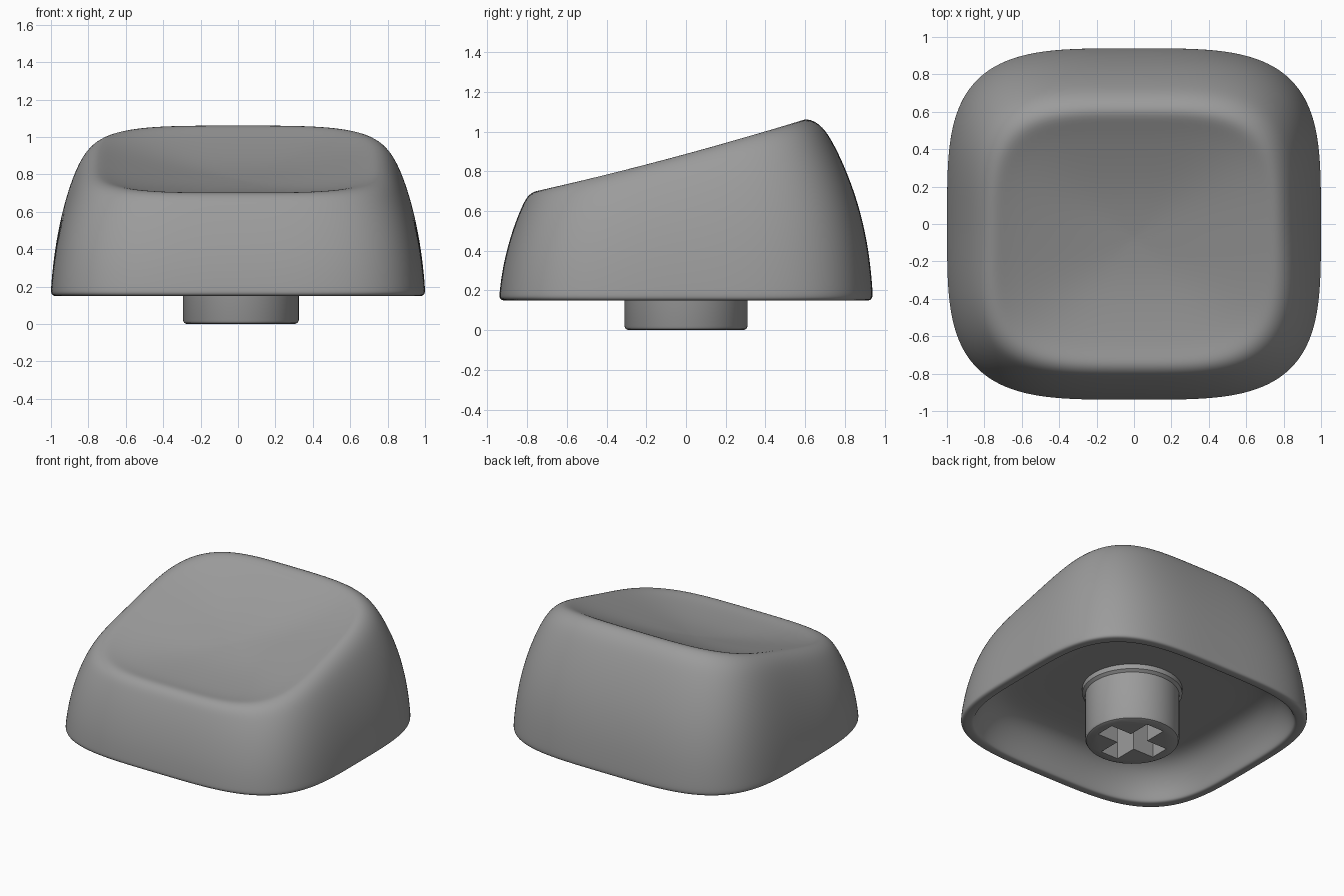
import bpy, bmesh, math

if "Cube" in bpy.data.objects:
    bpy.data.objects.remove(bpy.data.objects["Cube"])

grey = bpy.data.materials.new("mid grey")
grey.diffuse_color = (0.33, 0.33, 0.33, 1)
grey.use_nodes = True
grey.node_tree.nodes["Principled BSDF"].inputs["Base Color"].default_value = grey.diffuse_color
SEG = 64


def make_object(name, bm):
    bmesh.ops.recalc_face_normals(bm, faces=bm.faces)
    mesh = bpy.data.meshes.new(name)
    bm.to_mesh(mesh)
    bm.free()
    obj = bpy.data.objects.new(name, mesh)
    bpy.context.collection.objects.link(obj)
    mesh.materials.append(grey)
    return obj


def loft(bm, loops):
    """Skin closed loops of points in order and cap both ends."""
    rings = [[bm.verts.new(p) for p in loop] for loop in loops]
    n = len(rings[0])
    for r, s in zip(rings, rings[1:]):
        for i in range(n):
            j = (i + 1) % n
            bm.faces.new((r[i], r[j], s[j], s[i]))
    bm.faces.new(rings[0])
    bm.faces.new(rings[-1])


def smooth(obj, angle):
    bpy.ops.object.select_all(action='DESELECT')
    obj.select_set(True)
    bpy.context.view_layer.objects.active = obj
    bpy.ops.object.shade_smooth_by_angle(angle=math.radians(angle))


def cap_ring(a, front, back, h, t, n=3.8):
    """Rounded-square ring; t blends from flat to the sloping rim height."""
    pts = []
    for i in range(SEG):
        ang = 2 * math.pi * (i + 0.5) / SEG
        c, s = math.cos(ang), math.sin(ang)
        r = (abs(c) ** n + abs(s) ** n) ** (-1 / n)

        def y_at(f, b):
            return (b - f) / 2 + (b + f) / 2 * r * s
        y = y_at(min(front, 0.75), min(back, 0.60))
        rim = 0.892 + 0.277 * y + 0.03 * y * y
        pts.append((a * r * c, y_at(front, back), h + t * (rim - 0.15)))
    return pts


# Cap shell: half width, front depth, back depth, height offset, rim blend
rings = [
    # underside cavity
    (0.33, 0.33, 0.33, 0.40, 0), (0.68, 0.62, 0.62, 0.40, 0),
    (0.79, 0.73, 0.73, 0.375, 0), (0.86, 0.80, 0.80, 0.31, 0),
    (0.905, 0.845, 0.845, 0.23, 0), (0.925, 0.865, 0.865, 0.165, 0),
    # bottom lip
    (0.935, 0.875, 0.875, 0.15, 0), (0.96, 0.90, 0.90, 0.148, 0),
    (0.99, 0.93, 0.93, 0.15, 0), (1.00, 0.94, 0.94, 0.165, 0),
    # outer walls
    (1.00, 0.94, 0.94, 0.15, 0.06), (0.986, 0.926, 0.922, 0.15, 0.27),
    (0.957, 0.897, 0.877, 0.15, 0.5), (0.917, 0.862, 0.812, 0.15, 0.7),
    (0.874, 0.828, 0.748, 0.15, 0.85), (0.828, 0.80, 0.69, 0.15, 0.955),
    # rim and dish
    (0.765, 0.755, 0.61, 0.155, 1), (0.70, 0.696, 0.546, 0.137, 1),
    (0.61, 0.615, 0.465, 0.114, 1), (0.38, 0.41, 0.26, 0.075, 1),
    (0.19, 0.245, 0.095, 0.056, 1), (0.015, 0.09, -0.06, 0.05, 1),
]
bm = bmesh.new()
loft(bm, [cap_ring(*r) for r in rings])
shell = make_object("cap_shell", bm)
smooth(shell, 60)
sub = shell.modifiers.new("smooth_surface", 'SUBSURF')
sub.levels = sub.render_levels = 2

# Round stem with a small collar where it meets the cavity
CX = 0.015
profile = [(0.29, 0), (0.303, 0.006), (0.31, 0.02), (0.31, 0.35),
           (0.33, 0.365), (0.33, 0.43)]
bm = bmesh.new()
loft(bm, [[(CX + r * math.cos(2 * math.pi * i / SEG),
            r * math.sin(2 * math.pi * i / SEG), z) for i in range(SEG)]
          for r, z in profile])
stem = make_object("stem", bm)

# Cross-shaped socket cut into the stem
L, W = 0.235, 0.07
arm = [(L, -W), (L, W), (W, W)]
cross = []
for k in range(4):
    c, s = round(math.cos(k * math.pi / 2)), round(math.sin(k * math.pi / 2))
    cross += [(CX + x * c - y * s, x * s + y * c) for x, y in arm]
bm = bmesh.new()
loft(bm, [[(x, y, z) for x, y in cross] for z in (-0.1, 0.36)])
cutter = make_object("socket_cutter", bm)
cutter.hide_render = True
cut = stem.modifiers.new("socket", 'BOOLEAN')
cut.object = cutter
cut.operation = 'DIFFERENCE'
cut.solver = 'EXACT'
bpy.context.view_layer.objects.active = stem
bpy.ops.object.modifier_apply(modifier=cut.name)
bpy.data.objects.remove(cutter)
smooth(stem, 35)
